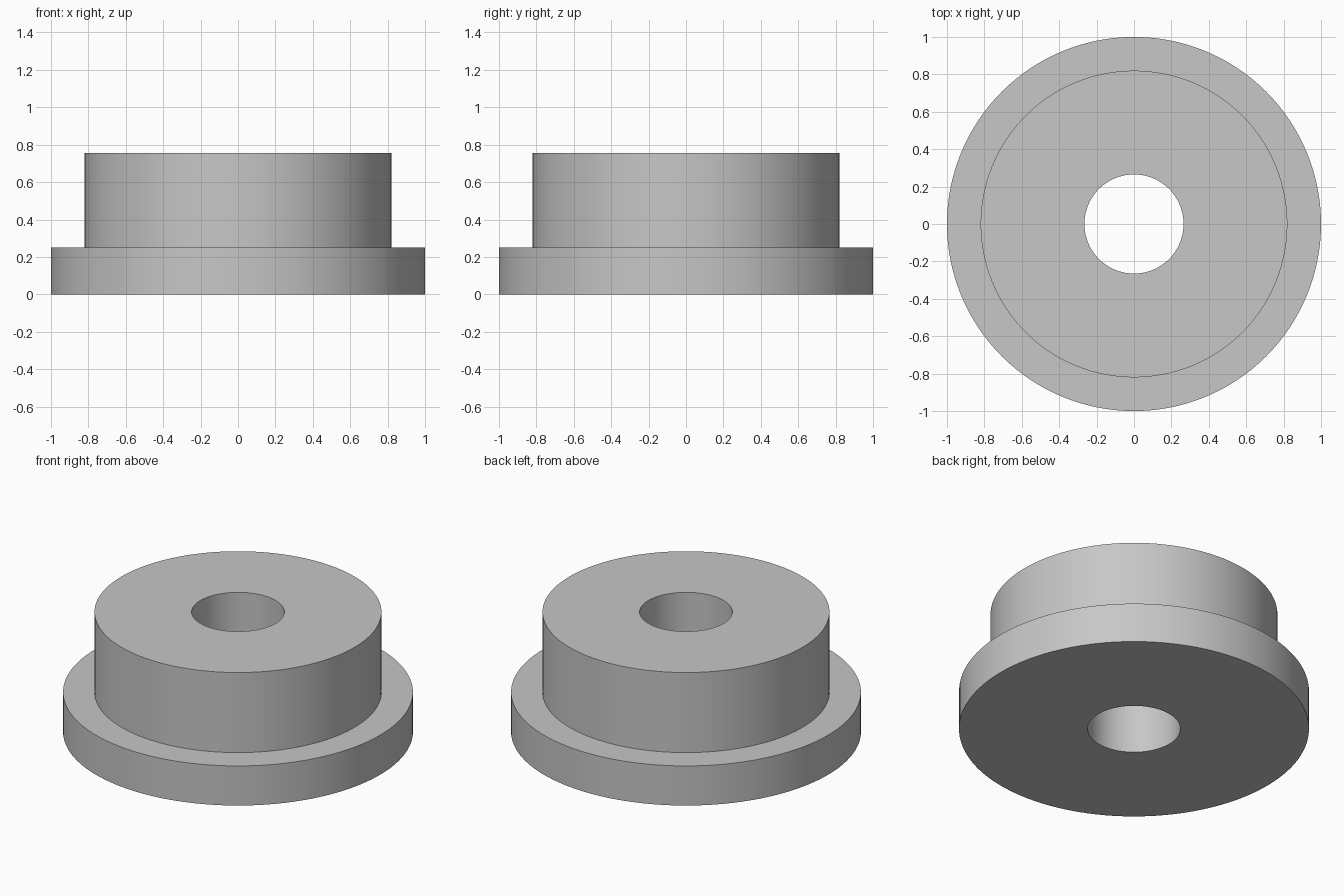
import bpy, bmesh, math

cube = bpy.data.objects.get("Cube")
if cube:
    bpy.data.objects.remove(cube, do_unlink=True)

SEGMENTS = 128
BORE, HUB, FLANGE = 0.265, 0.82, 1.0
STEP, TOP = 0.25, 0.755

grey = bpy.data.materials.new("plain grey")
grey.use_nodes = True
colour = (0.57, 0.57, 0.57, 1)
grey.diffuse_color = colour
grey.node_tree.nodes["Principled BSDF"].inputs["Base Color"].default_value = colour


def lathe(name, profile):
    """Revolve a closed (radius, height) profile around z."""
    bm = bmesh.new()
    rings = []
    for i in range(SEGMENTS):
        a = math.tau * i / SEGMENTS
        rings.append([bm.verts.new((r * math.cos(a), r * math.sin(a), z)) for r, z in profile])
    n = len(profile)
    for i, ring in enumerate(rings):
        following = rings[(i + 1) % SEGMENTS]
        for j in range(n):
            k = (j + 1) % n
            bm.faces.new((ring[j], following[j], following[k], ring[k]))
    bmesh.ops.recalc_face_normals(bm, faces=bm.faces)
    mesh = bpy.data.meshes.new(name)
    bm.to_mesh(mesh)
    bm.free()
    mesh.materials.append(grey)
    obj = bpy.data.objects.new(name, mesh)
    bpy.context.collection.objects.link(obj)
    return obj


# Flanged bushing: wide base flange, narrower hub, through bore
bushing = lathe("flanged_bushing", [
    (BORE, 0), (FLANGE, 0), (FLANGE, STEP), (HUB, STEP), (HUB, TOP), (BORE, TOP)])

# Smooth walls with crisp rims
bpy.ops.object.select_all(action='DESELECT')
bushing.select_set(True)
bpy.context.view_layer.objects.active = bushing
bpy.ops.object.shade_smooth_by_angle(angle=math.radians(30))
